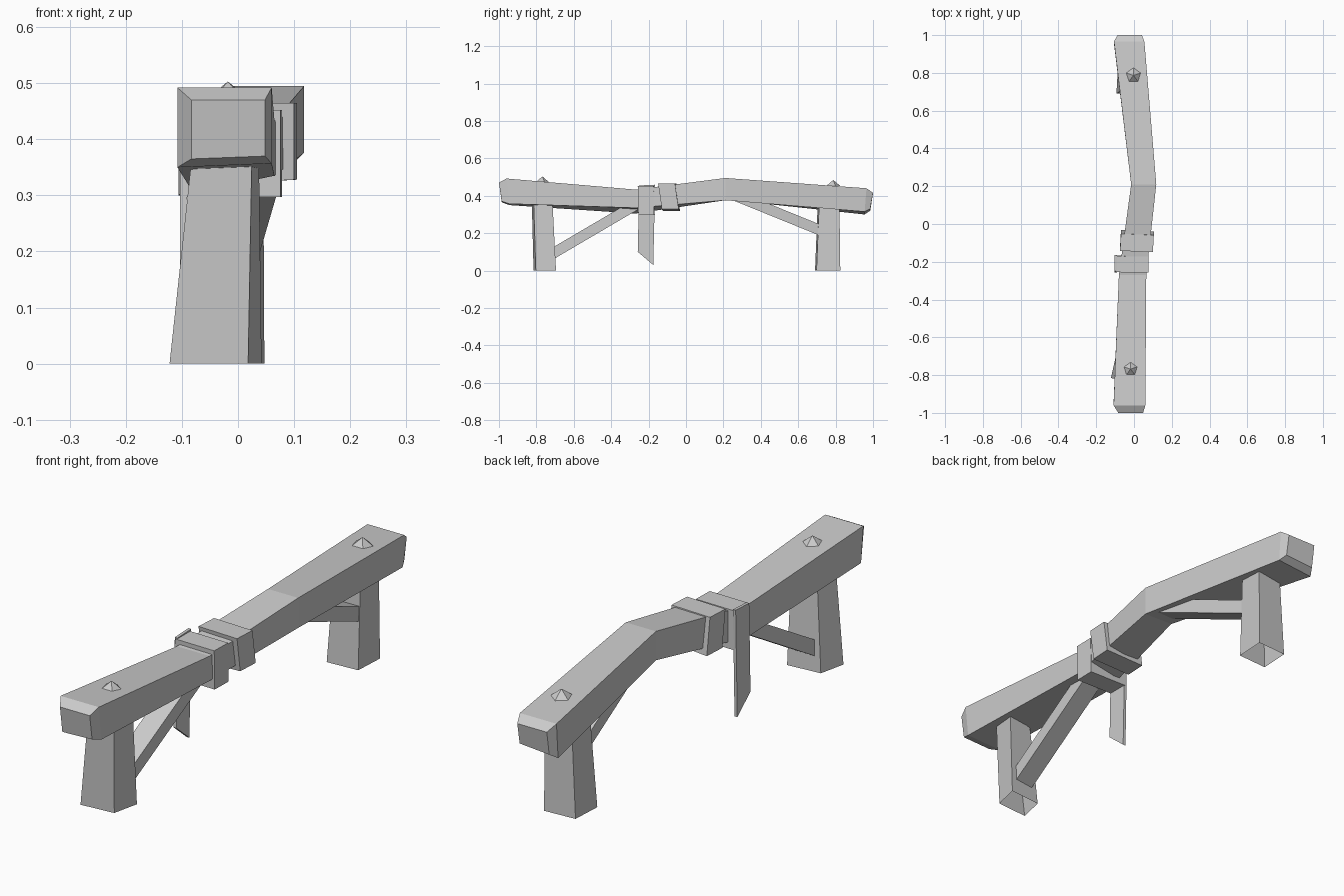
import bpy
import bmesh
from mathutils import Vector

default = bpy.data.objects.get("Cube")
if default:
    bpy.data.objects.remove(default, do_unlink=True)

grey = bpy.data.materials.new("plain grey")
grey.use_nodes = True
colour = (0.6, 0.6, 0.6, 1.0)
grey.diffuse_color = colour
grey.node_tree.nodes["Principled BSDF"].inputs["Base Color"].default_value = colour


def finish(name, bm):
    """Turn a bmesh into a flat-shaded grey object."""
    bmesh.ops.recalc_face_normals(bm, faces=bm.faces)
    mesh = bpy.data.meshes.new(name)
    bm.to_mesh(mesh)
    bm.free()
    mesh.materials.append(grey)
    obj = bpy.data.objects.new(name, mesh)
    bpy.context.collection.objects.link(obj)
    return obj


def loft(name, rings, cap_start=True, cap_end=True):
    """Skin a chain of four-cornered rings."""
    bm = bmesh.new()
    loops = [[bm.verts.new(p) for p in ring] for ring in rings]
    for a, b in zip(loops, loops[1:]):
        for i in range(4):
            j = (i + 1) % 4
            bm.faces.new((a[i], a[j], b[j], b[i]))
    if cap_start:
        bm.faces.new(loops[0][::-1])
    if cap_end:
        bm.faces.new(loops[-1])
    return finish(name, bm)


def upright(x0, x1, y_low, y_top, low_left, low_right, top):
    """Ring across the beam: sloped end plane, separate lower corner heights."""
    return [(x0, y_low, low_left), (x1, y_low, low_right),
            (x1, y_top, top), (x0, y_top, top)]


def level(x0, x1, y0, y1, z, skew=0.0, slide=0.0):
    """Horizontal ring, optionally turned a little."""
    return [(x0, y0, z), (x1, y0 + skew, z),
            (x1 + slide, y1, z), (x0 + slide, y1 - skew, z)]


# Bent, twisted beam with chamfered ends
loft("beam", [
    upright(-0.083, 0.048, -0.985, -1.0, 0.365, 0.37, 0.47),
    upright(-0.108, 0.06, -0.945, -0.96, 0.35, 0.357, 0.492),
    upright(-0.08, 0.065, -0.27, -0.27, 0.305, 0.335, 0.433),
    upright(-0.015, 0.118, 0.21, 0.21, 0.38, 0.376, 0.495),
    upright(-0.106, 0.055, 0.955, 0.965, 0.30, 0.315, 0.44),
    upright(-0.088, 0.042, 0.985, 1.0, 0.32, 0.33, 0.415),
])

# Tapered legs, open underneath
loft("front_leg", [
    level(-0.122, 0.018, -0.815, -0.695, 0, 0.012, 0.024),
    level(-0.08, 0.025, -0.825, -0.715, 0.39, 0.01, 0.012),
], cap_start=False)
loft("back_leg", [
    level(-0.093, 0.04, 0.69, 0.825, 0, 0.008, 0.007),
    level(-0.07, 0.04, 0.705, 0.82, 0.38, 0.008, 0.005),
], cap_start=False)


# Slanted braces between legs and beam
def brace(name, foot, head, half_width, height):
    rings = []
    for x, y, z in (foot, head):
        rings.append([(x - half_width, y, z), (x + half_width, y, z),
                      (x + half_width, y, z + height), (x - half_width, y, z + height)])
    return loft(name, rings)


brace("front_brace", (-0.027, -0.71, 0.06), (-0.008, -0.25, 0.33), 0.042, 0.065)
brace("back_brace", (-0.005, 0.72, 0.185), (0.052, 0.24, 0.38), 0.04, 0.06)


# Strap wraps around the beam
def wrap(name, x0, x1, y, width, z0, z1, lean, shift, turn, tip):
    rings = []
    for side, dx in ((y, 0.0), (y + width, shift)):
        rings.append([(x0 + dx, side + lean, z0), (x1 + dx, side + lean + turn, z0 + tip),
                      (x1 + dx, side + turn, z1), (x0 + dx, side, z1)])
    return loft(name, rings)


wrap("front_wrap", -0.096, 0.076, -0.255, 0.085, 0.297, 0.452, 0.003, 0.002, -0.003, 0.0)
wrap("back_wrap", -0.074, 0.1, -0.142, 0.09, 0.318, 0.465, 0.02, 0.005, -0.007, 0.01)

# Loose strap end hanging with a slanted cut
loft("strap_tail", [
    [(x, -0.258, 0.1), (x, -0.175, 0.03), (x, -0.165, 0.459), (x, -0.25, 0.455)]
    for x in (-0.103, -0.091)
])


# Five-sided peg heads
def peg(name, x, y, z, tilt):
    bm = bmesh.new()
    bmesh.ops.create_cone(bm, cap_ends=True, segments=5, radius1=0.04,
                          radius2=0, depth=0.03)
    bmesh.ops.remove_doubles(bm, verts=bm.verts, dist=0.001)
    for v in bm.verts:
        v.co += Vector((x, y, z + tilt * v.co.y))
    return finish(name, bm)


peg("front_peg", -0.018, -0.768, 0.488, -0.09)
peg("back_peg", -0.003, 0.787, 0.469, -0.07)
